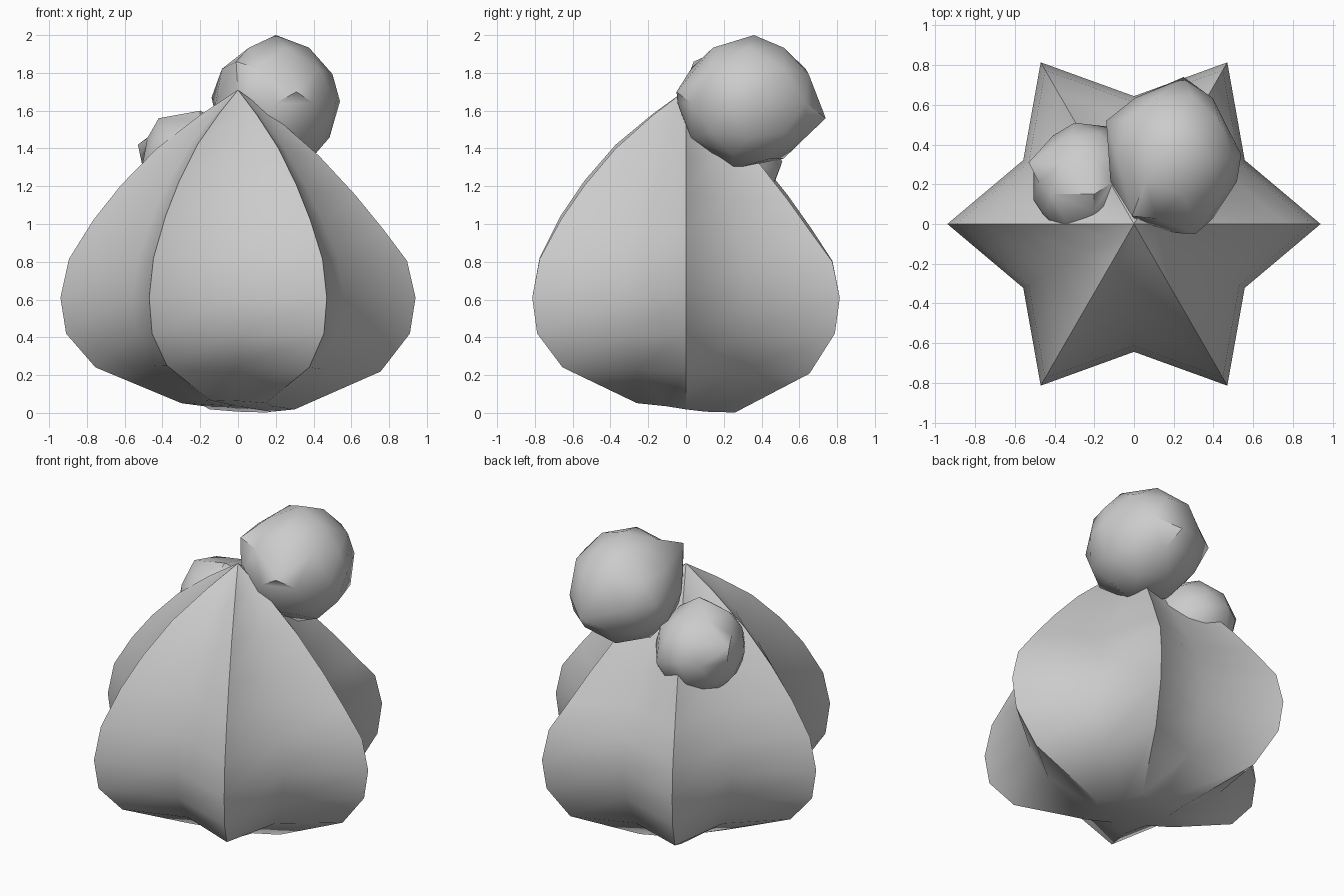
import bpy, bmesh
from math import cos, sin, pi, radians
from mathutils import Vector

if "Cube" in bpy.data.objects:
    bpy.data.objects.remove(bpy.data.objects["Cube"])


def finish(bm, name, angle):
    bmesh.ops.recalc_face_normals(bm, faces=bm.faces[:])
    mesh = bpy.data.meshes.new(name)
    bm.to_mesh(mesh)
    bm.free()
    obj = bpy.data.objects.new(name, mesh)
    bpy.context.collection.objects.link(obj)
    bpy.ops.object.select_all(action='DESELECT')
    obj.select_set(True)
    bpy.context.view_layer.objects.active = obj
    bpy.ops.object.shade_smooth_by_angle(angle=radians(angle))
    return obj


# Six-ribbed body: (rib radius, height, lean) for each ring; the lean drops the back right
def ribbed_body():
    profile = [(0.30, 0.035, 0.033), (0.755, 0.23, 0.022), (0.91, 0.42, 0.0),
               (0.94, 0.61, 0.0), (0.895, 0.81, 0.01), (0.765, 1.0, 0.045),
               (0.62, 1.18, 0.05), (0.43, 1.38, 0.04), (0.20, 1.57, 0.015)]
    bm = bmesh.new()
    rings = []
    for r, z, lean in profile:
        ring = []
        for i in range(12):
            a = i * pi / 6
            rr = r if i % 2 == 0 else r * 0.685
            ring.append(bm.verts.new((rr * cos(a), rr * sin(a),
                                      z - lean * cos(a - pi / 3))))
        rings.append(ring)
    for low, high in zip(rings, rings[1:]):
        for i in range(12):
            j = (i + 1) % 12
            bm.faces.new((low[i], low[j], high[j], high[i]))
    apex = bm.verts.new((0, 0, 1.71))
    base = bm.verts.new((0, 0, 0.035))
    for i in range(12):
        j = (i + 1) % 12
        bm.faces.new((rings[-1][i], rings[-1][j], apex))
        bm.faces.new((rings[0][j], rings[0][i], base))
    finish(bm, "ribbed_body", 46)


# Low-poly lump: a squashed icosphere with a few corners pulled into place
def lump(name, centre, radii, corners):
    bm = bmesh.new()
    bmesh.ops.create_icosphere(bm, subdivisions=2, radius=1)
    for v in bm.verts:
        v.co = Vector([c + r * k for c, r, k in zip(centre, radii, v.co)])
    for corner in corners:
        p = Vector(corner)
        min(bm.verts, key=lambda v: (v.co - p).length).co = p
    finish(bm, name, 40)


ribbed_body()
lump("large_top_lump", (0.2, 0.33, 1.64), (0.335, 0.375, 0.345),
     [(-0.14, 0.52, 1.67), (0.25, 0.74, 1.56), (0.2, 0.36, 2.0),
      (0.54, 0.35, 1.65), (0.31, -0.05, 1.7), (0.4, 0.25, 1.36),
      (-0.01, 0.04, 1.86), (0.22, 0.25, 1.29)])
lump("small_side_lump", (-0.25, 0.21, 1.31), (0.27, 0.29, 0.275),
     [(-0.2, 0.15, 1.6), (-0.42, 0.15, 1.56), (-0.53, 0.31, 1.42),
      (-0.3, 0.51, 1.33), (-0.13, 0.49, 1.28), (-0.32, -0.1, 1.3)])
